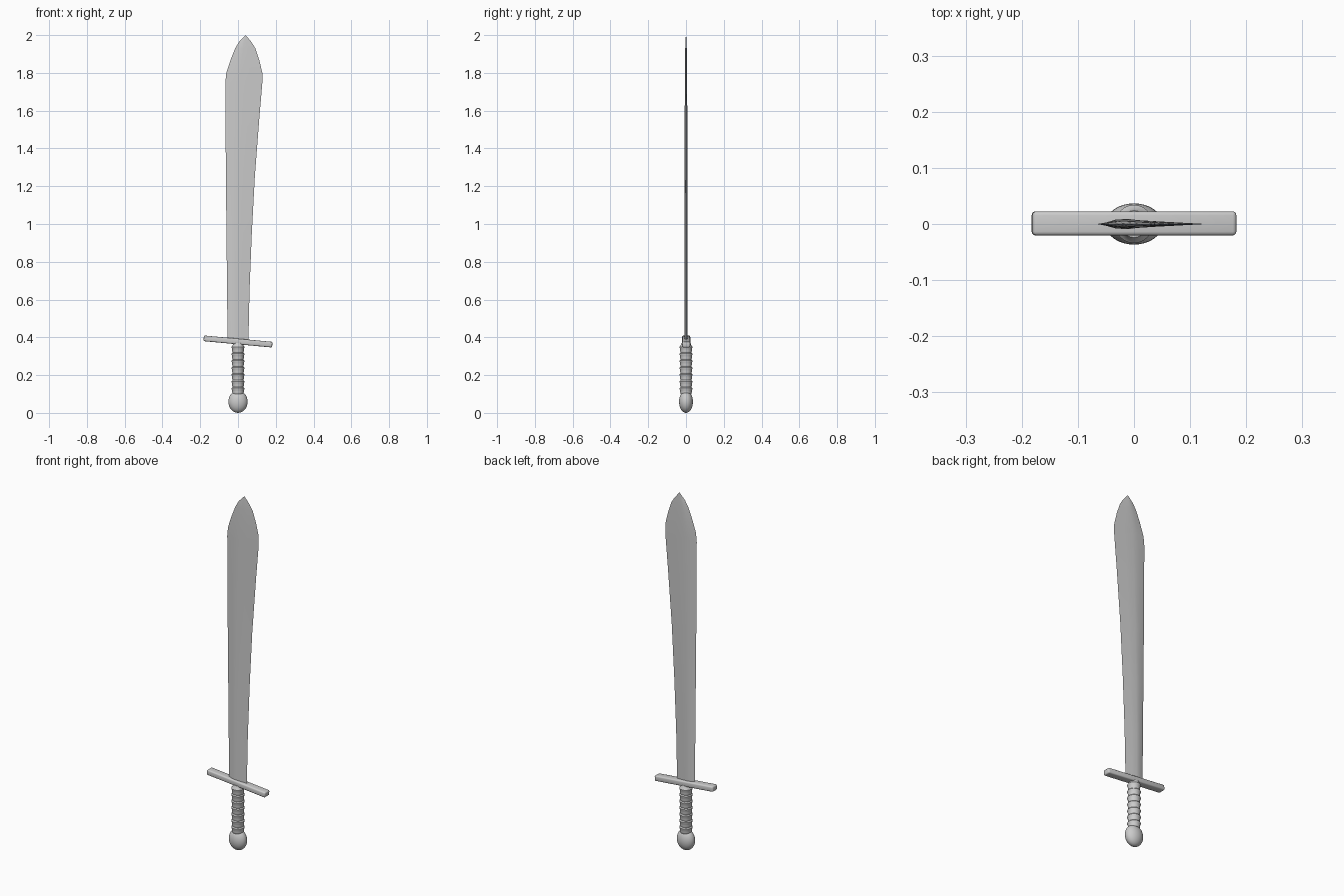
import bpy, bmesh, math
from mathutils import Matrix

if "Cube" in bpy.data.objects:
    bpy.data.objects.remove(bpy.data.objects["Cube"])


def make_object(name, bm, angle=30):
    bmesh.ops.recalc_face_normals(bm, faces=bm.faces)
    mesh = bpy.data.meshes.new(name)
    bm.to_mesh(mesh)
    bm.free()
    obj = bpy.data.objects.new(name, mesh)
    bpy.context.collection.objects.link(obj)
    bpy.ops.object.select_all(action='DESELECT')
    obj.select_set(True)
    bpy.context.view_layer.objects.active = obj
    bpy.ops.object.shade_smooth_by_angle(angle=math.radians(angle))
    return obj


def loft(name, rings, angle=30):
    bm = bmesh.new()
    loops = [[bm.verts.new(p) for p in ring] for ring in rings]
    n = len(loops[0])
    for a, b in zip(loops, loops[1:]):
        for i in range(n):
            j = (i + 1) % n
            bm.faces.new((a[i], a[j], b[j], b[i]))
    bm.faces.new(loops[0])
    bm.faces.new(loops[-1])
    return make_object(name, bm, angle)


def lathe(name, profile, sides=24, squash=1.0):
    turn = [2 * math.pi * i / sides for i in range(sides)]
    return loft(name, [[(r * math.cos(t), r * squash * math.sin(t), z) for t in turn]
                       for r, z in profile], 40)


# Blade: lens section between two sharp edges, widening towards the tip
# (z, left edge, right edge, half thickness)
stations = [
    (0.37, -0.055, 0.055, 0.009), (0.65, -0.058, 0.061, 0.009),
    (0.95, -0.061, 0.073, 0.008), (1.25, -0.064, 0.089, 0.007),
    (1.55, -0.066, 0.112, 0.007), (1.75, -0.067, 0.129, 0.006),
    (1.80, -0.062, 0.129, 0.006), (1.87, -0.039, 0.112, 0.005),
    (1.93, -0.015, 0.092, 0.004), (1.965, 0.006, 0.070, 0.003),
    (1.999, 0.039, 0.041, 0.0006),
]
section = [(0, 0), (0.22, 0.9), (0.4, 1), (0.65, 0.6),
           (1, 0), (0.65, -0.6), (0.4, -1), (0.22, -0.9)]
loft("blade", [[(l + (r - l) * u, h * v, z) for u, v in section]
               for z, l, r, h in stations], 35)

# Slightly tilted crossguard with rounded edges
bm = bmesh.new()
bmesh.ops.create_cube(bm, size=1)
bmesh.ops.scale(bm, vec=(0.365, 0.043, 0.03), verts=bm.verts)
bmesh.ops.bevel(bm, geom=bm.edges[:], offset=0.007, segments=3, profile=0.5,
                affect='EDGES')
bmesh.ops.transform(bm, verts=bm.verts, matrix=Matrix.Translation((0, 0.001, 0.378))
                    @ Matrix.Rotation(math.radians(5.3), 4, 'Y'))
make_object("crossguard", bm)

# Grip wrapped in rounded bands
bands, bottom, top = 7, 0.1, 0.355
pitch = (top - bottom) / bands
grip = [(0.028, bottom)]
for k in range(bands):
    z = bottom + k * pitch
    grip += [(0.030, z + 0.1 * pitch), (0.031, z + 0.3 * pitch),
             (0.031, z + 0.55 * pitch), (0.034, z + 0.7 * pitch),
             (0.034, z + 0.85 * pitch), (0.029, z + pitch)]
lathe("grip", grip + [(0.024, 0.37)])

# Flattened pommel
pommel = []
for i in range(17):
    t = math.pi * (i + 0.05) / 16.1
    pommel.append((0.051 * math.sin(t), 0.062 - 0.059 * math.cos(t)))
lathe("pommel", pommel, 32, 0.72)

# Settle the sword on the ground
for obj in bpy.data.objects:
    if obj.name == "pommel":
        obj.location.z = -min(v.co.z for v in obj.data.vertices)
